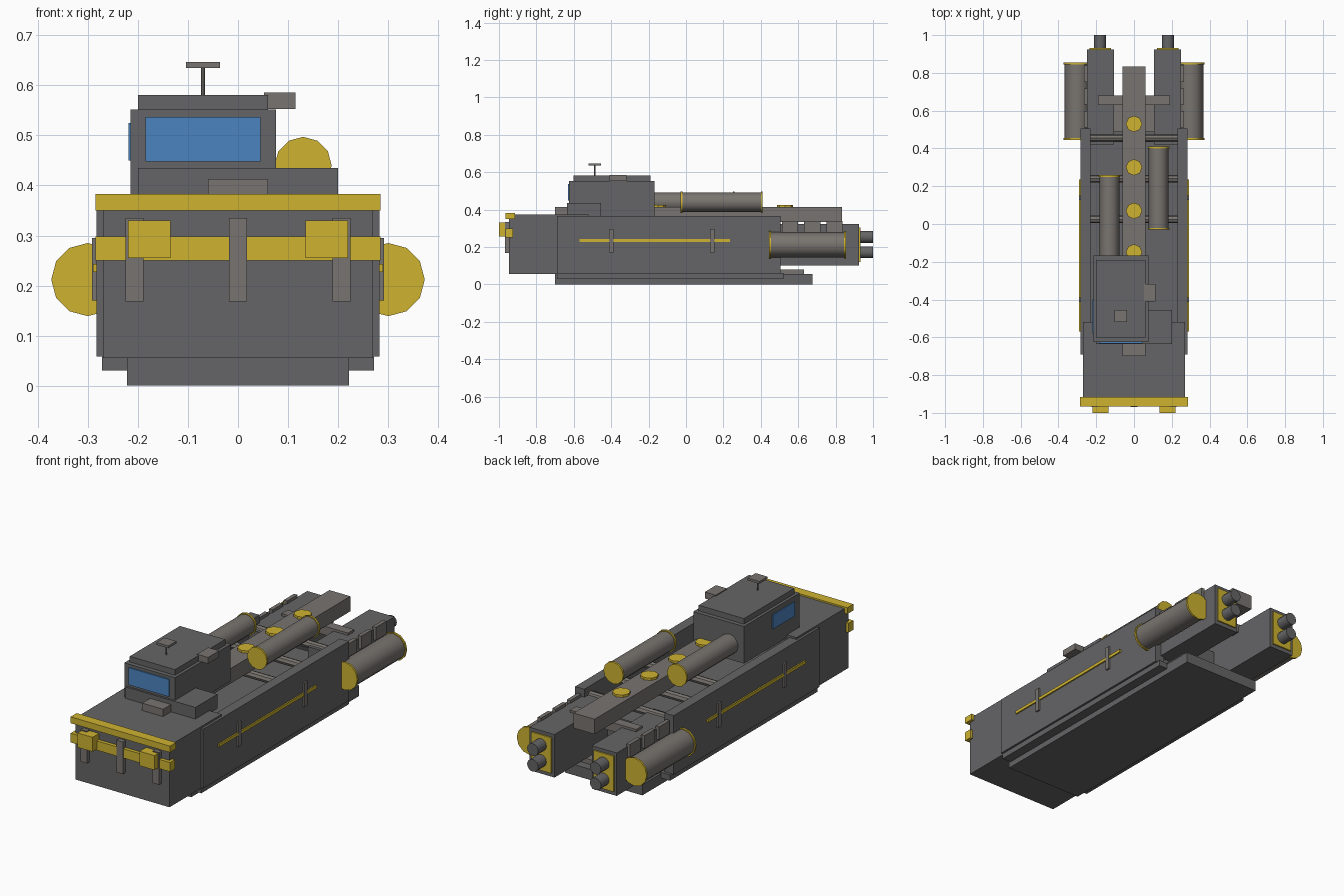
import bpy, math

def material(name, rgb):
    m = bpy.data.materials.new(name)
    m.diffuse_color = (*rgb, 1)
    return m

DARK = material("dark_grey", (0.13, 0.13, 0.135))
WARM = material("warm_grey", (0.19, 0.175, 0.16))
GOLD = material("yellow", (0.62, 0.45, 0.03))
BLUE = material("window_blue", (0.07, 0.23, 0.53))

def box(name, x, y, z, mat=DARK):
    """Box from (min, max) ranges."""
    bpy.ops.mesh.primitive_cube_add(
        size=1, location=[(r[0] + r[1]) / 2 for r in (x, y, z)])
    o = bpy.context.object
    o.scale = [r[1] - r[0] for r in (x, y, z)]
    bpy.ops.object.transform_apply(location=False, rotation=False, scale=True)
    o.name = name
    o.data.materials.append(mat)
    return o

def cyl(name, loc, r, depth, mat, axis='Y', sides=12):
    rot = {'X': (0, math.pi / 2, 0), 'Y': (math.pi / 2, 0, 0), 'Z': (0, 0, 0)}[axis]
    bpy.ops.mesh.primitive_cylinder_add(
        vertices=sides, radius=r, depth=depth, location=loc, rotation=rot)
    o = bpy.context.object
    o.name = name
    o.data.materials.append(mat)
    bpy.ops.object.shade_smooth_by_angle(angle=math.radians(40))
    return o

def tank(name, x, z, y0, y1, r, rim):
    """Grey drum with a yellow disc at each end."""
    cyl(name, (x, (y0 + y1) / 2, z), r, y1 - y0 - 0.01, WARM)
    for y in (y0 + 0.005, y1 - 0.005):
        cyl(name + "_cap", (x, y, z), rim, 0.01, GOLD)

def span(s, a, b):
    """Mirrored x range."""
    return (min(s * a, s * b), max(s * a, s * b))

# Hull: keel, floor, nose block
box("keel", (-0.222, 0.222), (-0.70, 0.675), (0, 0.055))
box("keel_step", (-0.272, 0.272), (-0.69, 0.52), (0.03, 0.06))
box("rear_sill", (-0.2, 0.2), (0.3, 0.63), (0.05, 0.08), WARM)
box("inner_deck", (-0.24, 0.24), (-0.55, 0.49), (0.06, 0.26))
box("nose_block", (-0.27, 0.27), (-0.947, -0.52), (0.055, 0.375))

# Spine with studs
box("spine_beam", (-0.06, 0.06), (-0.70, 0.835), (0.335, 0.413), WARM)
for y in (0.53, 0.30, 0.07, -0.15):
    cyl("spine_stud", (0, y, 0.415), 0.043, 0.02, GOLD, 'Z', 8)

# Cross members
for y in (0.455, 0.24, 0.025):
    cyl("cross_rod", (0, y, 0.318), 0.02, 0.49, WARM, 'X', 8)
box("rear_cross_beam", (-0.19, 0.19), (0.63, 0.68), (0.29, 0.335), WARM)

for s in (-1, 1):
    # Side walls, rails and brackets
    box("side_wall", span(s, 0.23, 0.283), (-0.69, 0.505), (0.058, 0.365))
    box("side_rail", span(s, 0.28, 0.29), (-0.57, 0.235), (0.227, 0.243), GOLD)
    for y in (-0.40, 0.14):
        box("rail_bracket", span(s, 0.28, 0.292), (y - 0.012, y + 0.012),
            (0.17, 0.295), WARM)
    # Engine nacelles with fins, rear plate and exhausts
    box("nacelle", span(s, 0.107, 0.25), (0.42, 0.925), (0.10, 0.323))
    box("nacelle_plate", span(s, 0.122, 0.236), (0.92, 0.932), (0.12, 0.305), GOLD)
    for y in (0.555, 0.675, 0.795):
        box("nacelle_fin", span(s, 0.245, 0.265), (y - 0.043, y + 0.043),
            (0.27, 0.338), WARM)
    for z in (0.172, 0.254):
        cyl("exhaust", (s * 0.18, 0.96, z), 0.032, 0.08, DARK)
    # Side tanks
    tank("side_tank", s * 0.30, 0.212, 0.445, 0.855, 0.067, 0.073)
    # Front lamps
    box("front_lamp", span(s, 0.135, 0.22), (-1.0, -0.93), (0.255, 0.33), GOLD)

# Top tanks
tank("top_tank_right", 0.13, 0.44, -0.03, 0.41, 0.052, 0.057)
tank("top_tank_left", -0.13, 0.44, -0.18, 0.26, 0.052, 0.057)

# Front bumper bars and straps
box("upper_bumper", (-0.285, 0.285), (-0.965, -0.915), (0.35, 0.383), GOLD)
box("lower_bumper", (-0.285, 0.285), (-0.965, -0.925), (0.25, 0.298), GOLD)
for x in (-0.207, 0, 0.207):
    box("bumper_strap", (x - 0.018, x + 0.018), (-0.969, -0.94), (0.168, 0.335), WARM)

# Cabin
box("cabin_base", (-0.2, 0.2), (-0.635, -0.455), (0.36, 0.435))
box("cabin", (-0.215, 0.076), (-0.625, -0.168), (0.36, 0.552))
box("cabin_roof", (-0.2, 0.06), (-0.602, -0.19), (0.55, 0.581))
box("front_window", (-0.185, 0.045), (-0.632, -0.61), (0.448, 0.537), BLUE)
box("side_window", (-0.219, -0.2), (-0.58, -0.40), (0.45, 0.525), BLUE)
box("roof_unit", (0.052, 0.115), (-0.41, -0.318), (0.553, 0.586), WARM)
cyl("antenna_mast", (-0.07, -0.487, 0.608), 0.004, 0.06, WARM, 'Z', 8)
box("antenna_plate", (-0.104, -0.036), (-0.52, -0.454), (0.635, 0.647), WARM)
